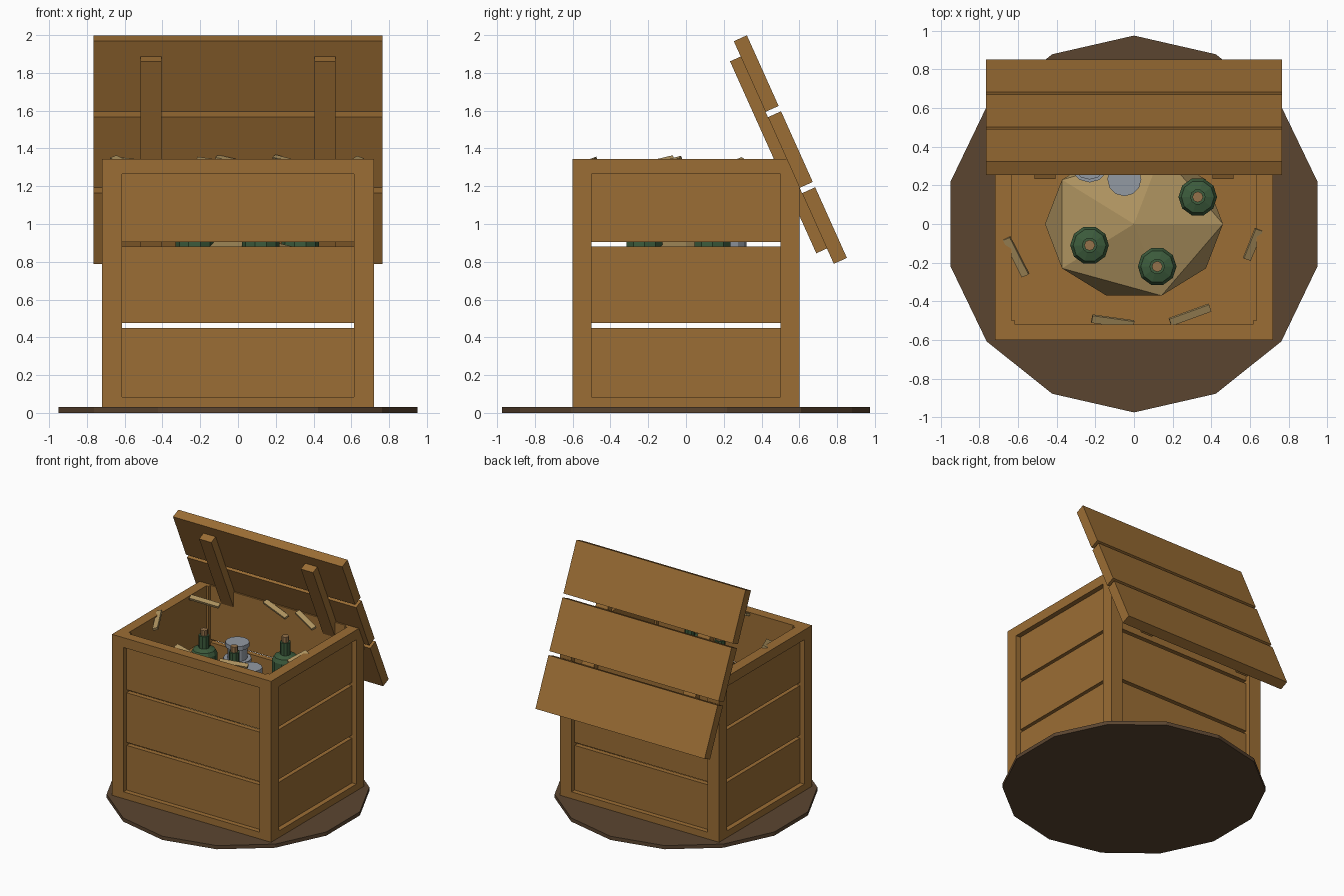
import bpy, bmesh
from math import radians, sin, cos
from mathutils import Matrix, Vector

if "Cube" in bpy.data.objects:
    bpy.data.objects.remove(bpy.data.objects["Cube"])


def material(name, rgb):
    m = bpy.data.materials.new(name)
    m.diffuse_color = (*rgb, 1)
    m.use_nodes = True
    m.node_tree.nodes["Principled BSDF"].inputs["Base Color"].default_value = m.diffuse_color
    return m


WOOD = material("wood", (0.33, 0.155, 0.035))
STRAW = material("straw", (0.42, 0.29, 0.115))
GLASS = material("green_glass", (0.045, 0.105, 0.045))
CORK = material("cork", (0.30, 0.17, 0.07))
EARTH = material("earth", (0.105, 0.06, 0.03))
METAL = material("metal", (0.29, 0.32, 0.36))


def finish(name, bm, mat, loc=(0, 0, 0), rot=(0, 0, 0)):
    mesh = bpy.data.meshes.new(name)
    bmesh.ops.recalc_face_normals(bm, faces=bm.faces)
    bm.to_mesh(mesh)
    bm.free()
    mesh.materials.append(mat)
    ob = bpy.data.objects.new(name, mesh)
    ob.location, ob.rotation_euler = loc, rot
    bpy.context.collection.objects.link(ob)
    return ob


def box(name, size, loc, mat=WOOD, rot=(0, 0, 0)):
    bm = bmesh.new()
    bmesh.ops.create_cube(bm, size=1)
    bmesh.ops.scale(bm, vec=size, verts=bm.verts)
    return finish(name, bm, mat, loc, rot)


def span(name, x0, x1, y0, y1, z0, z1):
    return box(name, (abs(x1 - x0), abs(y1 - y0), z1 - z0),
               ((x0 + x1) / 2, (y0 + y1) / 2, (z0 + z1) / 2))


def lathe(name, profile, sides, loc, mat, turn=0.0):
    """Closed solid of revolution from (radius, z) points."""
    bm = bmesh.new()
    step = radians(360 / sides)
    rings = [[bm.verts.new((r * sin(i * step + turn), r * cos(i * step + turn), z))
              for i in range(sides)] for r, z in profile]
    for a, b in zip(rings, rings[1:]):
        for i in range(sides):
            j = (i + 1) % sides
            bm.faces.new((a[i], a[j], b[j], b[i]))
    bm.faces.new(rings[0])
    bm.faces.new(rings[-1])
    return finish(name, bm, mat, loc)


# Ground patch
lathe("ground_patch", [(0.975, 0), (0.975, 0.03)], 14, (0, 0, 0), EARTH)

# Crate frame and planked walls
H = 1.345
PLANKS = [(0.08, 0.45), (0.475, 0.88), (0.905, 1.265)]
RAILS = [(0.002, 0.085), (1.265, H)]
for s in (-1, 1):
    for t in (-1, 1):
        span("corner_post", s * 0.615, s * 0.72, t * 0.50, t * 0.60, 0.002, H)
    for z0, z1 in RAILS:
        span("long_rail", -0.615, 0.615, s * 0.52, s * 0.60, z0, z1)
        span("side_rail", s * 0.635, s * 0.72, -0.50, 0.50, z0, z1)
    for z0, z1 in PLANKS:
        span("long_plank", -0.63, 0.63, s * 0.52, s * 0.56, z0, z1)
        span("side_plank", s * 0.635, s * 0.68, -0.51, 0.51, z0, z1)
span("crate_floor", -0.64, 0.64, -0.53, 0.53, 0.03, 0.08)

# Lid leaning against the back rim: three planks and two battens
TILT = radians(24.2)
LID = Matrix.Translation((0, 0.5525, 1.394)) @ Matrix.Rotation(TILT, 4, 'X')
for k in (-1, 0, 1):
    box("lid_plank", (1.53, 0.076, 0.41), LID @ Vector((0, 0, k * 0.441)), WOOD, (TILT, 0, 0))
for s in (-1, 1):
    box("lid_batten", (0.11, 0.062, 1.114), LID @ Vector((s * 0.46, -0.069, 0)), WOOD, (TILT, 0, 0))

# Straw bed
bm = bmesh.new()
bmesh.ops.create_icosphere(bm, subdivisions=1, radius=1)
bmesh.ops.scale(bm, vec=(0.515, 0.436, 0.2), verts=bm.verts)
finish("straw_bed", bm, STRAW, (0, 0, 0.75))

# Corked bottles
for x, y in [(-0.23, -0.11), (0.12, -0.22), (0.33, 0.14)]:
    lathe("bottle", [(0.1, 0.80), (0.1, 1.14), (0.085, 1.17), (0.04, 1.185), (0.04, 1.285)],
          10, (x, y, 0), GLASS, radians(18))
    lathe("cork", [(0.028, 1.27), (0.028, 1.33)], 8, (x, y, 0), CORK)

# Metal tins
lathe("low_tin", [(0.088, 0.80), (0.088, 0.94)], 12, (-0.05, 0.232, 0), METAL)
lathe("tall_tin", [(0.105, 0.91), (0.105, 0.935), (0.075, 0.935), (0.075, 1.03),
                   (0.09, 1.03), (0.09, 1.065)], 12, (-0.23, 0.32, 0), METAL)

# Loose straws around the rim: x, y, heading, pitch, length
STRAWS = [(-0.61, -0.17, -63, 12, 0.22), (-0.11, -0.505, -8, 8, 0.22),
          (0.29, -0.47, 20, 4, 0.22), (0.615, -0.105, 68, -14, 0.17),
          (-0.51, 0.30, 10, 6, 0.24), (0.0, 0.49, -12, 12, 0.24),
          (0.29, 0.46, -20, 14, 0.22)]
for x, y, head, pitch, length in STRAWS:
    box("loose_straw", (length, 0.04, 0.02), (x, y, 1.325), STRAW,
        (radians(20), radians(pitch), radians(head)))
